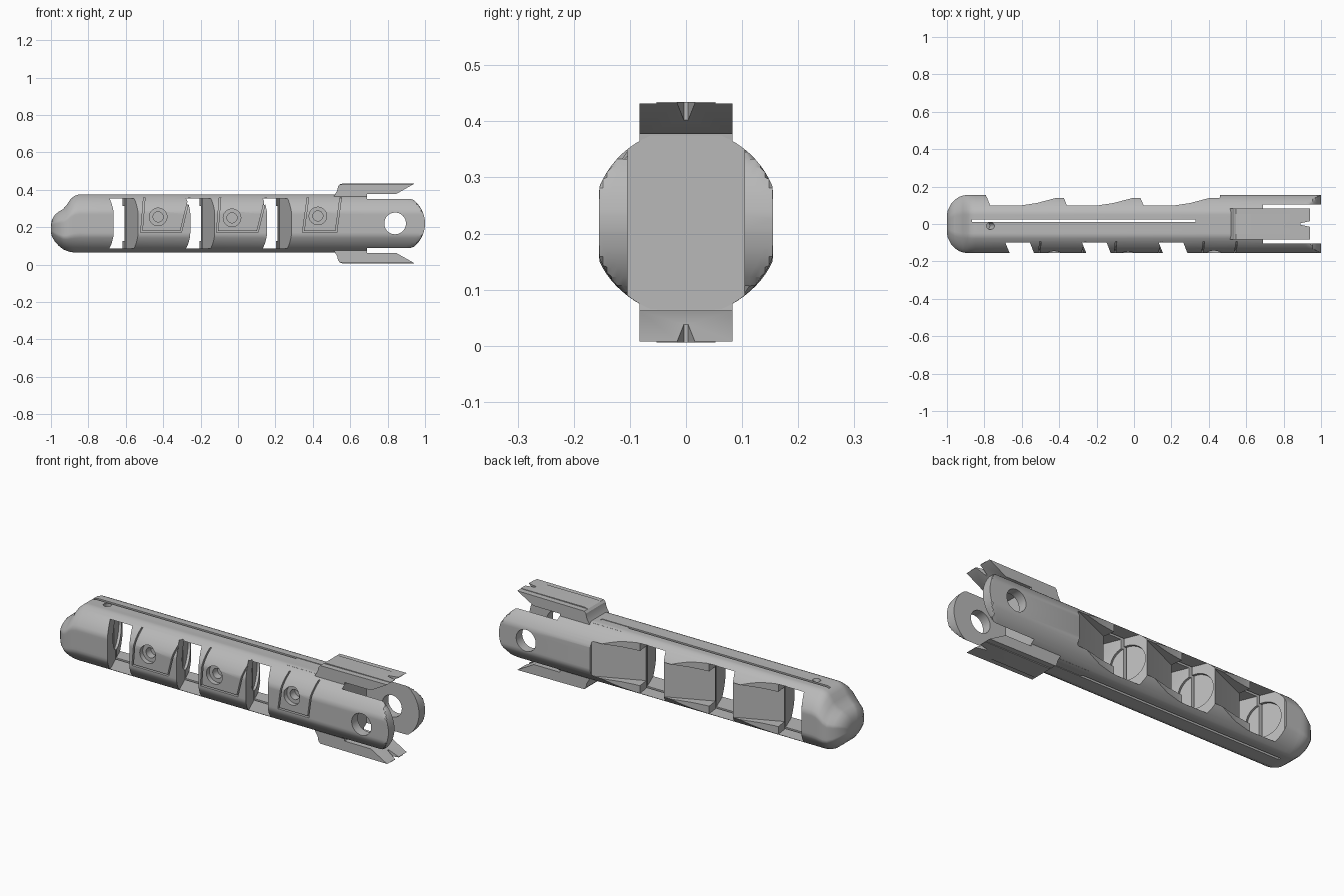
import bpy, bmesh, math
from mathutils import Matrix, Vector

cube = bpy.data.objects.get("Cube")
if cube:
    bpy.data.objects.remove(cube, do_unlink=True)

grey = bpy.data.materials.new("light grey")
grey.use_nodes = True
grey.diffuse_color = (0.48, 0.48, 0.48, 1)
grey.node_tree.nodes["Principled BSDF"].inputs["Base Color"].default_value = (0.48, 0.48, 0.48, 1)

ZC, R, HALF = 0.22, 0.167, 0.155      # handle axis height, section radius, clipped half width


def make(name, bm):
    bmesh.ops.recalc_face_normals(bm, faces=bm.faces)
    mesh = bpy.data.meshes.new(name)
    bm.to_mesh(mesh)
    bm.free()
    mesh.materials.append(grey)
    ob = bpy.data.objects.new(name, mesh)
    bpy.context.collection.objects.link(ob)
    return ob


def loft(name, rings):
    bm = bmesh.new()
    rows = [[bm.verts.new(p) for p in ring] for ring in rings]
    n = len(rows[0])
    for a, b in zip(rows, rows[1:]):
        for i in range(n):
            bm.faces.new((a[i], a[(i + 1) % n], b[(i + 1) % n], b[i]))
    bm.faces.new(rows[0])
    bm.faces.new(rows[-1])
    return make(name, bm)


def prism(name, pts, lo, hi, plane="xy"):
    put = (lambda a, b, c: (a, b, c)) if plane == "xy" else (lambda a, b, c: (a, c, b))
    return loft(name, [[put(a, b, c) for a, b in pts] for c in (lo, hi)])


def rod(name, centre, direction, radius, depth):
    bm = bmesh.new()
    turn = Vector(direction).to_track_quat("Z", "Y").to_matrix().to_4x4()
    bmesh.ops.create_cone(bm, cap_ends=True, segments=40, radius1=radius, radius2=radius,
                          depth=depth, matrix=Matrix.Translation(centre) @ turn)
    return make(name, bm)


def box(name, x, y, z):
    return prism(name, [(x[0], y[0]), (x[1], y[0]), (x[1], y[1]), (x[0], y[1])], *z)


def arc_slit(x_low, x_high, z_low, z_high, width):
    # Narrow cutter that follows the curved front skin
    rings = []
    for i in range(9):
        t = i / 8
        z = z_low + (z_high - z_low) * t - ZC
        x = x_low + (x_high - x_low) * t
        y = -min(HALF, math.sqrt(R * R - z * z))
        rings.append([(x + dx, y + dy, z + ZC)
                      for dx, dy in ((0, -0.03), (width, -0.03), (width, 0.014), (0, 0.014))])
    return loft("slit_cutter", rings)


def cut(target, cutter):
    mod = target.modifiers.new("cut", "BOOLEAN")
    mod.operation = "DIFFERENCE"
    mod.solver = "EXACT"
    mod.object = cutter
    bpy.context.view_layer.update()
    graph = bpy.context.evaluated_depsgraph_get()
    mesh = bpy.data.meshes.new_from_object(target.evaluated_get(graph))
    target.modifiers.clear()
    target.data = mesh
    bpy.data.objects.remove(cutter, do_unlink=True)


def section(x, wide=HALF, low=-HALF, high=HALF, limit=HALF):
    ring = []
    for i in range(72):
        a = math.tau * (i + 0.5) / 72
        y = max(-HALF, min(HALF, R * math.cos(a))) * wide / HALF
        z = max(-HALF, min(HALF, R * math.sin(a)))
        z = (low + high) / 2 + z * (high - low) / (2 * HALF)
        ring.append((x, y, ZC + max(-limit, min(limit, z))))
    return ring


# Handle body: rounded nose with a dip on top, straight barrel, rounded clevis end
nose = [(-1, .05, -.05, -.01), (-.995, .075, -.07, .02), (-.98, .105, -.095, .045),
        (-.96, .128, -.118, .062), (-.935, .145, -.138, .077), (-.915, .152, -.147, .1),
        (-.895, .155, -.153, .13), (-.875, .155, -.155, .147), (-.85, .155, -.155, .155)]
rings = [section(*s) for s in nose] + [section(.8), section(.86)]
for i in range(1, 13):
    a = math.pi / 2 * i / 12
    rings.append(section(.84 + .16 * math.sin(a), limit=max(.012, .16 * math.cos(a))) if a > .3 else section(.86 + i * .005))
body = loft("handle_body", rings)

# Three slanted finger openings: tunnel to the front slot, ramp and scallop at the back
for k in range(3):
    s = -0.41 * k

    def shift(pts):
        return [(x + s, y) for x, y in pts]

    tunnel = shift([(.165, -.18), (.295, -.18), (.212, .035), (.19, .2), (.01, .2)])
    cut(body, prism("tunnel_cutter", tunnel, ZC - .134, ZC + .134))
    ramp = shift([(.2, .03), (.215, .035), (.46, .142), (.46, .2), (.05, .2), (.1, .05)])
    cut(body, prism("ramp_cutter", ramp, ZC - .093, ZC + .093))
    scallop = shift([(.03, .147), (.07, .122), (.11, .105), (.16, .098), (.22, .1),
                     (.3, .112), (.38, .133), (.47, .157), (.47, .2), (.03, .2)])
    cut(body, prism("scallop_cutter", scallop, 0, .5))
    # Round recess in the slanted wall
    cut(body, rod("recess_cutter", (.073 + s, .043, ZC), (.925, .38, 0), .092, .024))

# Clevis gap, cross hole and through slit along the handle
cut(body, box("gap_cutter", (.69, 1.1), (-.104, .104), (0, .5)))
cut(body, rod("pin_cutter", (.84, 0, ZC), (0, 1, 0), .058, .5))
cut(body, box("long_slit_cutter", (-.865, .49), (.011, .025), (0, .5)))
cut(body, rod("nose_hole_cutter", (-.77, -.01, .37), (.5, 0, 1), .019, .08))

# Front panels: slits on three sides and a stepped blind hole
panels = [(-.52, -.505, -.31, -.265, -.427, .255), (-.115, -.1, .1, .145, -.032, .25),
          (.345, .37, .52, .545, .427, .26)]
for left, left_top, right, right_top, hx, hz in panels:
    cut(body, arc_slit(left, left_top, .175, .358, .008))
    cut(body, arc_slit(right, right_top, .175, .358, .008))
    cut(body, box("panel_base_cutter", (left, right + .008), (-.2, -.14), (.172, .18)))
    cut(body, rod("counterbore_cutter", (hx, -.155, hz), (0, 1, 0), .047, .05))
    cut(body, rod("screw_hole_cutter", (hx, -.14, hz), (0, 1, 0), .027, .1))

# Flat pad joining the spring tabs to the barrel
pad = box("tab_base", (.33, .689), (-.07, .07), (ZC - .152, ZC + .152))

# Spring tabs above and below the clevis, with a notched tip
parts = [body, pad]
for name, side in (("upper_tab", 1), ("lower_tab", -1)):
    profile = [(.51, .14), (.52, .158), (.53, .175), (.535, .198), (.545, .209), (.562, .2145),
               (.942, .2145), (.942, .212), (.845, .157), (.69, .157), (.688, .13), (.51, .13)]
    tab = prism(name, [(x, ZC + side * z) for x, z in profile], -.083, .083, "xz")
    bm = bmesh.new()
    bm.from_mesh(tab.data)
    long_edges = [e for e in bm.edges
                  if all(abs(v.co.z - ZC) > .214 and abs(abs(v.co.y) - .083) < .001 for v in e.verts)
                  and abs(e.verts[0].co.x - e.verts[1].co.x) > .1]
    bmesh.ops.bevel(bm, geom=long_edges, offset=.03, segments=6, affect="EDGES", clamp_overlap=False)
    bm.to_mesh(tab.data)
    bm.free()
    cut(tab, prism("notch_cutter", [(.89, -.004), (.89, .004), (.97, .022), (.97, -.022)], -.1, .6))
    parts.append(tab)

# Smooth shading with crisp edges
bpy.ops.object.select_all(action="DESELECT")
for ob in parts:
    ob.select_set(True)
bpy.context.view_layer.objects.active = body
bpy.ops.object.shade_smooth_by_angle(angle=math.radians(30))
